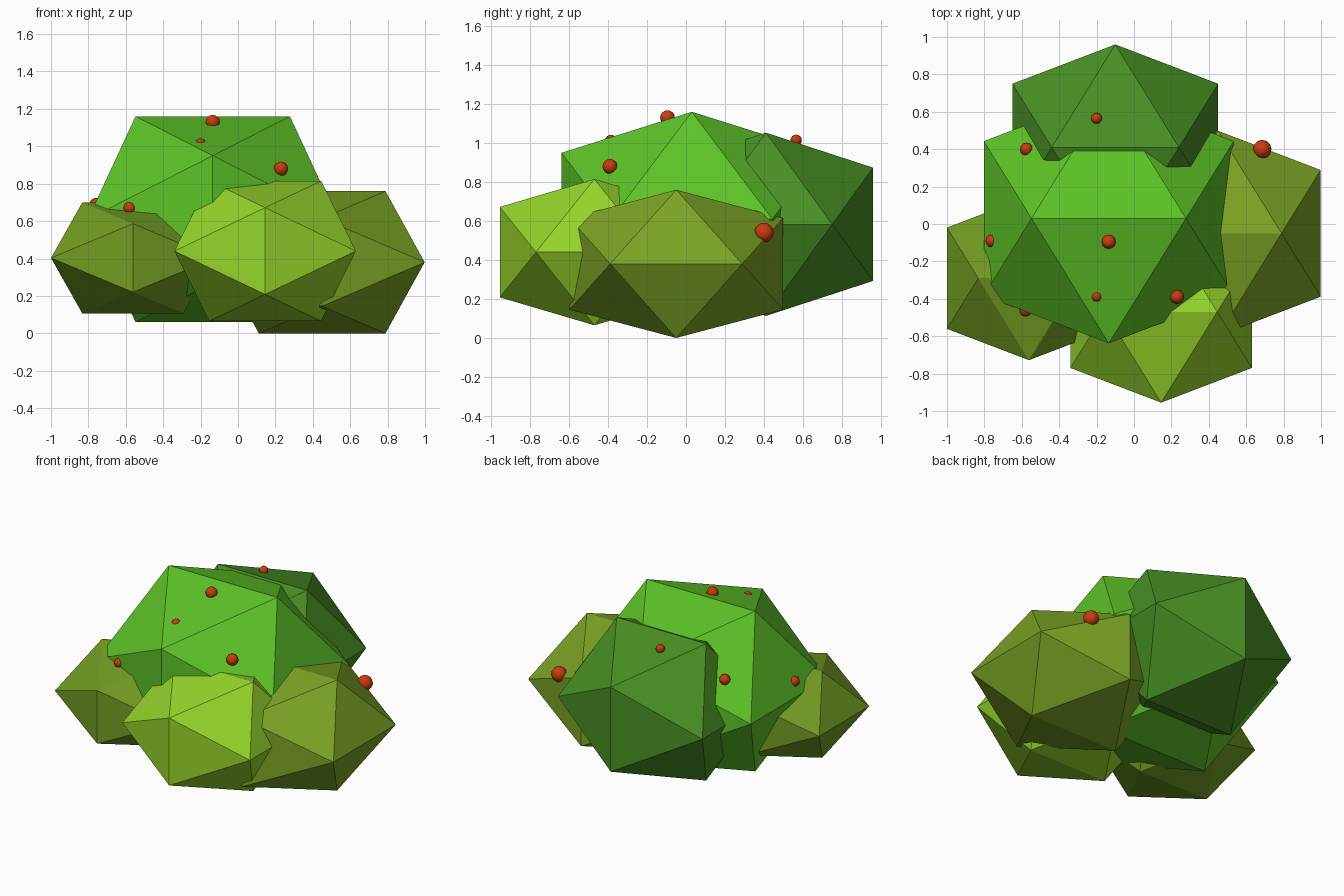
import bpy, bmesh, math
from mathutils import Vector

if "Cube" in bpy.data.objects:
    bpy.data.objects.remove(bpy.data.objects["Cube"])


def material(name, rgb):
    m = bpy.data.materials.new(name)
    m.diffuse_color = (*rgb, 1)
    m.use_nodes = True
    m.node_tree.nodes["Principled BSDF"].inputs["Base Color"].default_value = m.diffuse_color
    return m


PHI = (1 + math.sqrt(5)) / 2


def leaf_clump(name, centre, width, height, rgb):
    """Flat-faced icosahedron with its top edge along x; width and height are half extents."""
    bm = bmesh.new()
    for a in (-1, 1):
        for b in (-PHI, PHI):
            for v in ((a, 0, b), (0, b, a), (b, a, 0)):
                bm.verts.new(v)
    bmesh.ops.convex_hull(bm, input=bm.verts)
    bmesh.ops.scale(bm, vec=Vector((width, width, height)) / PHI, verts=bm.verts)
    bmesh.ops.recalc_face_normals(bm, faces=bm.faces)
    mesh = bpy.data.meshes.new(name)
    bm.to_mesh(mesh)
    bm.free()
    mesh.materials.append(material(name + "_green", rgb))
    obj = bpy.data.objects.new(name, mesh)
    obj.location = centre
    bpy.context.collection.objects.link(obj)


# Foliage clumps
leaf_clump("middle_clump", (-0.135, 0.03, 0.61), 0.668, 0.55, (0.11, 0.55, 0.02))
leaf_clump("front_clump", (0.145, -0.47, 0.44), 0.485, 0.375, (0.30, 0.66, 0.023))
leaf_clump("right_clump", (0.45, -0.05, 0.38), 0.548, 0.38, (0.20, 0.37, 0.018))
leaf_clump("left_clump", (-0.562, -0.29, 0.403), 0.438, 0.296, (0.17, 0.33, 0.016))
leaf_clump("back_clump", (-0.10, 0.41, 0.583), 0.55, 0.47, (0.065, 0.28, 0.017))

# Berries half sunk into the foliage: x, y, z, radius
red = material("berry_red", (0.58, 0.045, 0.005))
berries = [
    (-0.135, -0.095, 1.13, 0.038),
    (0.23, -0.39, 0.88, 0.038),
    (-0.20, -0.385, 1.01, 0.032),
    (-0.20, 0.565, 1.014, 0.029),
    (-0.575, 0.40, 0.84, 0.035),
    (-0.76, -0.09, 0.69, 0.034),
    (-0.58, -0.462, 0.67, 0.032),
    (0.685, 0.40, 0.54, 0.05),
]
for i, (x, y, z, r) in enumerate(berries, 1):
    bpy.ops.mesh.primitive_uv_sphere_add(segments=12, ring_count=8, radius=r, location=(x, y, z))
    berry = bpy.context.object
    berry.name = f"berry_{i}"
    berry.data.materials.append(red)
    bpy.ops.object.shade_smooth()
